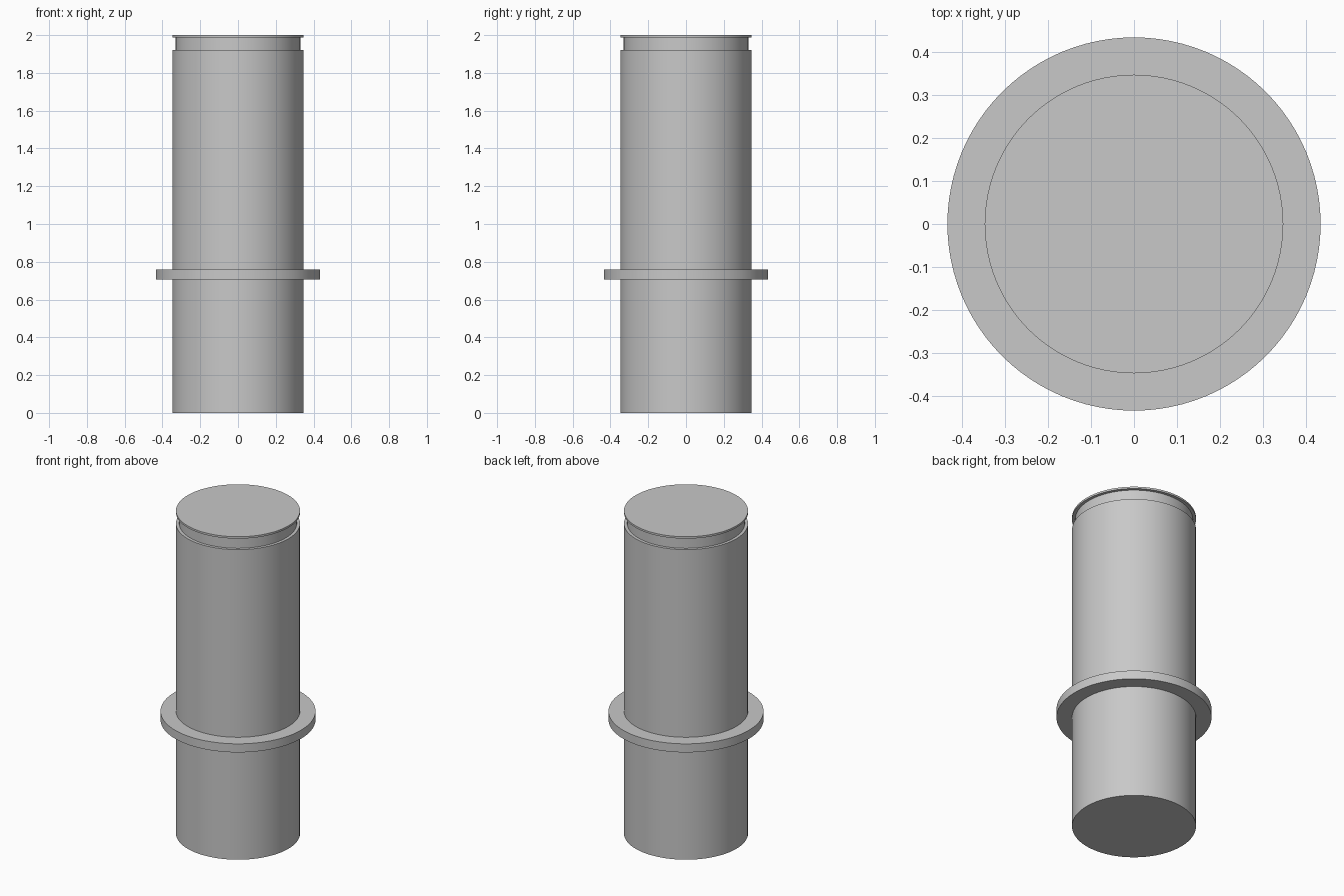
import bpy
import bmesh
from math import cos, sin, tau, radians

cube = bpy.data.objects.get("Cube")
if cube:
    bpy.data.objects.remove(cube, do_unlink=True)

SIDES = 96
BODY_R, NECK_R, COLLAR_R = 0.348, 0.33, 0.435

metal = bpy.data.materials.new("grey metal")
metal.use_nodes = True
metal.diffuse_color = (0.58, 0.58, 0.58, 1)
metal.node_tree.nodes["Principled BSDF"].inputs["Base Color"].default_value = metal.diffuse_color


def lathe(name, profile, closed=False):
    """Revolve (radius, height) points about z; cap the ends or close the loop."""
    bm = bmesh.new()
    rings = [[bm.verts.new((r * cos(tau * i / SIDES), r * sin(tau * i / SIDES), z))
              for i in range(SIDES)] for r, z in profile]
    pairs = list(zip(rings, rings[1:]))
    if closed:
        pairs.append((rings[-1], rings[0]))
    else:
        bm.faces.new(rings[0])
        bm.faces.new(rings[-1])
    for low, high in pairs:
        for i in range(SIDES):
            j = (i + 1) % SIDES
            bm.faces.new((low[i], low[j], high[j], high[i]))
    bmesh.ops.recalc_face_normals(bm, faces=bm.faces)
    mesh = bpy.data.meshes.new(name)
    bm.to_mesh(mesh)
    bm.free()
    mesh.materials.append(metal)
    obj = bpy.data.objects.new(name, mesh)
    bpy.context.collection.objects.link(obj)
    bpy.ops.object.select_all(action='DESELECT')
    obj.select_set(True)
    bpy.context.view_layer.objects.active = obj
    bpy.ops.object.shade_smooth_by_angle(angle=radians(30))
    return obj


# Solid shaft with a shallow groove below its thin end lip
lathe("shaft", [(BODY_R, 0), (BODY_R, 1.92), (NECK_R, 1.92),
                (NECK_R, 1.988), (BODY_R, 1.988), (BODY_R, 2)])

# Collar ring seated slightly into the shaft
lathe("collar", [(BODY_R - 0.01, 0.705), (COLLAR_R, 0.705),
                 (COLLAR_R, 0.758), (BODY_R - 0.01, 0.758)], closed=True)
